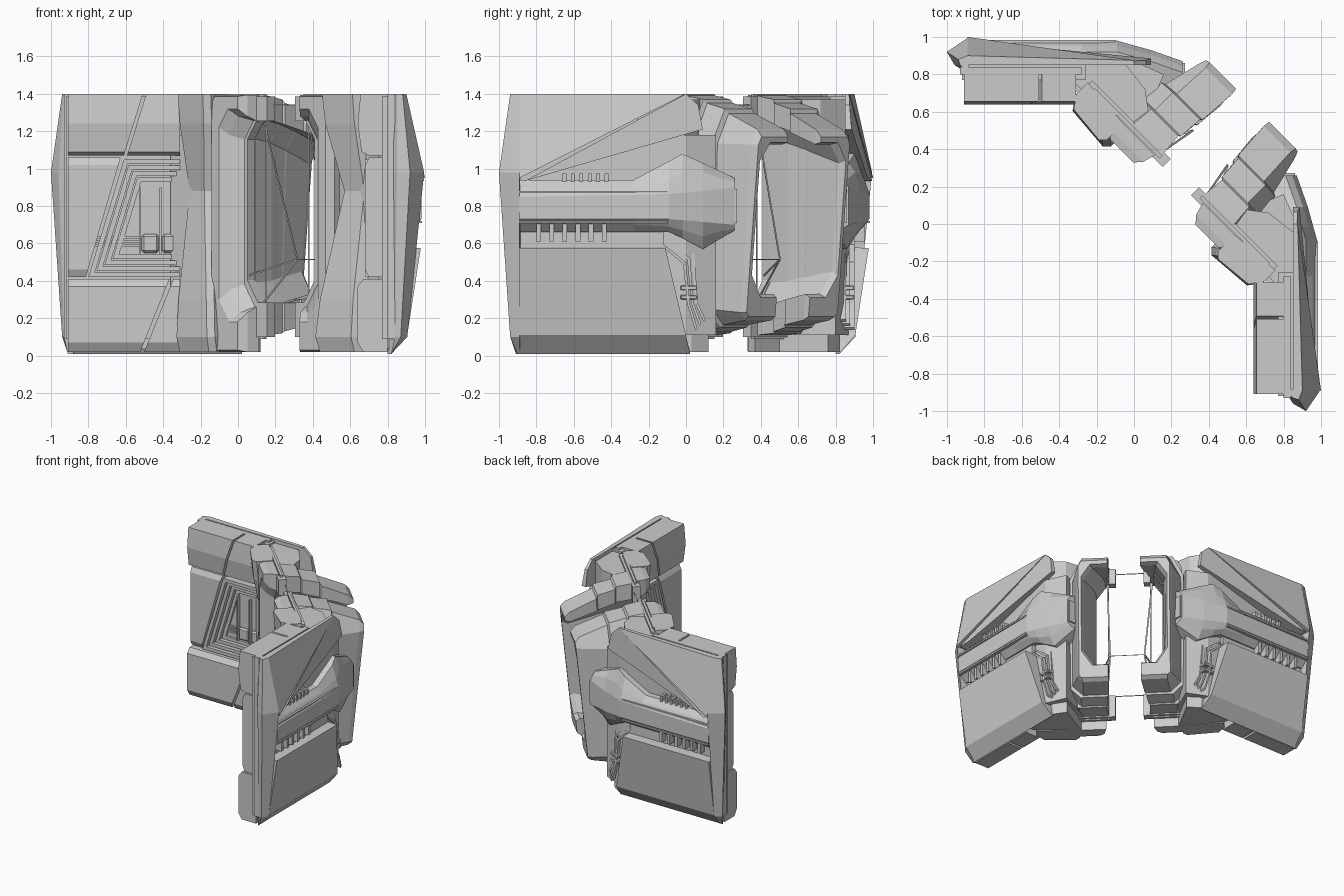
import bpy, bmesh
from math import sqrt

if "Cube" in bpy.data.objects:
    bpy.data.objects.remove(bpy.data.objects["Cube"])

R2 = sqrt(2)

# Frames: side = right wing (y, z, depth x); door = diagonal (u across, z, v outward); plan = (x, y, z)
def side(p, q, d): return (d, p, q)
def door(u, z, v): return ((u + v) / R2, (v - u) / R2, z)
def plan(p, q, d): return (p, q, d)

def make(name, rings, bevel=0):
    """Loft closed rings, cap them, and build a twin reflected over the diagonal x = y."""
    for label, swap in (("right", False), ("left", True)):
        bm = bmesh.new()
        vs = [[bm.verts.new((p[1], p[0], p[2]) if swap else p) for p in r] for r in rings]
        n = len(rings[0])
        for a, b in zip(vs, vs[1:]):
            for i in range(n):
                j = (i + 1) % n
                bm.faces.new((a[i], a[j], b[j], b[i]))
        bm.faces.new(vs[0])
        bm.faces.new(vs[-1])
        bmesh.ops.recalc_face_normals(bm, faces=bm.faces)
        if bevel:
            bmesh.ops.bevel(bm, geom=bm.edges[:], offset=bevel, segments=1, affect='EDGES')
        me = bpy.data.meshes.new(name)
        bm.to_mesh(me)
        bm.free()
        bpy.context.collection.objects.link(bpy.data.objects.new(f"{name}_{label}", me))

def slab(name, pts, d0, d1, frame, bevel=0):
    make(name, [[frame(p, q, d) for p, q in pts] for d in (d0, d1)], bevel)

def box(name, p0, p1, q0, q1, d0, d1, frame, bevel=0):
    slab(name, [(p0, q0), (p1, q0), (p1, q1), (p0, q1)], d0, d1, frame, bevel)

def run(name, prof, ya, yb, bevel=0):
    """Extrude an (x, z) profile along y; each end is a line y = a + b*z."""
    make(name, [[(x, e[0] + e[1] * z, z) for x, z in prof] for e in (ya, yb)], bevel)

def bracket(tip, back, hole, bot, top, zb, zt, c=0.0):
    """C-shaped door frame outline with cut corners."""
    return [(tip, bot), (back - c, bot), (back, bot + c + .001), (back, top - 2 * c - .001), (back - c, top),
            (tip, top), (tip, zt), (hole - .07, zt), (hole, zt - .1), (hole, zb + .12), (hole - .08, zb), (tip, zb)]

def rod(name, a, b, r=.004):
    make(name, [[(p[0] + s * r, p[1] - s * r, p[2] + t * r) for s, t in ((-1, -1), (1, -1), (1, 1), (-1, 1))]
                for p in (a, b)])

# Straight wall core and stacked trim along its top
box("wall_core", .77, .87, -.92, -.26, .09, 1.385, plan)
box("wall_strip", .80, .84, -.93, -.28, .09, 1.40, plan)
slab("wall_corner", [(.75, -.36), (.87, -.3), (.87, 0), (.80, .16), (.66, .1), (.5, .02), (.47, -.02)],
     .11, 1.18, plan)
slab("wall_corner_top", [(.77, -.34), (.86, -.3), (.86, -.05), (.72, .06), (.58, .08), (.47, .03)],
     1.17, 1.37, plan)

# End cap with a ridge that leans out at mid height
cap = [(.01, .82, .82, .82, -.90), (.10, .905, .87, .84, -.94), (.98, .995, .92, .85, -1.0), (1.4, .90, .88, .85, -.94)]
make("end_cap", [[(.80, -.88, z), (a, -.89, z), (b, y, z), (c, y / 2 - .46, z)] for z, a, b, c, y in cap])

# Outer lower armour
run("lower_armour", [(.80, .04), (.82, .01), (.905, .11), (.977, .575), (.87, .58), (.80, .58)],
    (-.89, 0), (.025, -.235))
slab("lower_skirt", [(.78, -.25), (.82, -.25), (.82, .03), (.76, .12), (.5, -.02)], .02, .12, plan)

# Outer upper armour: flat plate plus a twisted wedge along its lower edge
plate = [(-.89, .95, 1.0), (.0, 1.4, .875), (-.89, 1.4, .90)]
wedge = [(-.86, .935, .995), (-.79, .955, .97), (.09, 1.21, .885), (.065, 1.34, .875), (0, 1.4, .872)]
for part, pts in (("upper_armour", plate), ("upper_wedge", wedge)):
    make(part, [[(.85, y, z) for y, z, x in pts], [(x, y, z) for y, z, x in pts]])

# Flared horizontal arm: level run, bevelled shoulder, tapered end
sec = [(-.89, .94, .90, .85, .73, .70, .66), (-.28, .94, .90, .86, .73, .70, .66), (-.09, 1.04, .94, .865, .73, .69, .66),
       (-.02, 1.08, .98, .87, .725, .67, .63), (.09, 1.03, .98, .88, .715, .64, .57), (.26, .95, .93, .90, .70, .68, .67)]
xo = [.98, .98, .98, .96, .93, .87]
make("arm", [[(.75 if y > 0 else .8, y, t), (x - .06, y, t), (x - .025, y, t2), (x, y, m1), (x, y, m2),
              (x - .03, y, b2), (x - .07, y, b), (.75 if y > 0 else .8, y, b)]
             for (y, t, t2, m1, m2, b2, b), x in zip(sec, xo)])
box("arm_end_plate", .255, .272, .71, .89, .77, .862, side)
for i, z in enumerate((.875, .715)):
    box(f"arm_rail_{i}", -.89, -.1, z - .006, z + .006, .95, .983, side)

# Vent teeth and trims above and below the arm
box("vent_bed", -.89, -.12, .57, .71, .86, .90, side)
for i in range(6):
    y = -.80 + i * .07
    box(f"vent_tooth_{i}", y, y + .025, .61, .71, .89, .955, side)
    y = -.66 + i * .045
    box(f"small_tooth_{i}", y, y + .02, .93, .975, .86, .93, side)
for i in range(3):
    o = i * .022
    slab(f"edge_trim_{i}", [(-.89, .595 + o), (-.12 + o, .595 + o), (.0 + o, .50 + o), (.02 + o, .28), (.06 + o, .15 + o),
                            (.05 + o, .138 + o), (.005 + o, .28), (-.015 + o, .49 + o),
                            (-.125 + o, .583 + o), (-.89, .583 + o)], .75, .90 - o, side)
for z in (.30, .35):
    box(f"clamp_{int(z * 100)}", -.03, .06, z, z + .025, .72, .90, side, .005)

# Door jamb: deep C shape, stepped, splaying and dropping toward the outside
jamb = [(.38, bracket(.155, .46, .25, .11, 1.39, .27, 1.26, .08)),
        (.50, bracket(.165, .46, .26, .12, 1.37, .28, 1.24, .09)),
        (.51, bracket(.155, .44, .26, .13, 1.35, .28, 1.235, .09)),
        (.64, bracket(.145, .43, .28, .15, 1.32, .30, 1.20, .08)),
        (.65, bracket(.135, .41, .28, .165, 1.295, .30, 1.195, .08)),
        (.86, bracket(.12, .36, .31, .19, 1.21, .33, 1.13, .04)),
        (.90, bracket(.125, .345, .325, .21, 1.17, .31, 1.14, .02))]
# bottom of the jamb is shallower than its top
make("door_jamb", [[door(u, z, v - (.10 * (1.2 - z) * max(0, v - .5) / .4)) for u, z in pts] for v, pts in jamb])

# Thin door plates and the inner door frame, whose post splays away from the opening
slab("door_plate", bracket(.106, .70, .255, .10, 1.385, .285, 1.255), .325, .385, door)
slab("door_plate_trim", bracket(.15, .66, .26, .09, 1.40, .275, 1.265), .345, .365, door)
inner = [(.34, bracket(.18, .46, .26, .02, 1.395, .27, 1.25, .02)),
         (.27, bracket(.20, .46, .335, .02, 1.395, .23, 1.28, .02)),
         (.23, bracket(.235, .43, .375, .03, 1.385, .18, 1.32, .02))]
make("inner_door_frame", [[door(u, z, v) for u, z in pts] for v, pts in inner])

# Inner column that pulls back at mid height
col = [(.02, .20, .39), (.10, .175, .38), (.30, .19, .40), (.88, .275, .50), (1.24, .20, .43), (1.40, .185, .42)]
make("inner_column", [[door(u, z, w) for u, w in ((a, .34), (a, v + .03), (a + .03, v), (.66, v + .02),
                                                 (.71, v + .09), (.71, .36))] for z, v, a in col])

# Inner wall panels, each split by a slanted groove
upper = [(.80, 1.07), (.70, 1.07), (.66, 1.09), (.64, 1.24), (.655, 1.40), (.80, 1.40)]
run("inner_upper_panel_a", upper, (-.91, 0), (-.942, .31))
run("inner_upper_panel_b", upper, (-.925, .31), (-.31, 0))
lower = [(.80, .02), (.67, .02), (.64, .07), (.64, .37), (.67, .41), (.80, .41)]
run("inner_lower_panel_a", lower, (-.91, 0), (-.53, .4))
run("inner_lower_panel_b", lower, (-.51, .4), (-.31, 0))
run("inner_mid_panel", [(.80, .42), (.70, .42), (.68, .46), (.68, 1.02), (.70, 1.06), (.80, 1.06)],
    (-.91, 0), (-.935, .29))

# Nested trapezoid window frames
def trap(k):
    return [(-.31, 1.05 - k), (-.61 + .75 * k, 1.05 - k), (-.80 + 1.35 * k, .42 + k), (-.31, .42 + k)]
for i in range(4):
    k = i * .032
    slab(f"window_frame_{i}", trap(k) + trap(k + .026)[::-1], .80, .68 + .022 * i, side)
slab("window_pane", trap(.12), .765, .79, side)
for i, p in enumerate((-.53, -.42, -.34)):
    box(f"window_mullion_{i}", p, p + .012, .54, .90, .735, .77, side)
for i, p in enumerate((-.515, -.405)):
    box(f"window_block_{i}", p, p + .09, .55, .65, .74, .77, side, .012)

# Wires hanging across the doorway
hub = door(.13, .515, .58)
rod("wire_hub", hub, door(0, .515, .58), .003)
for i, (a, b) in enumerate(((hub, door(.17, 1.27, .36)), (hub, door(.25, .43, .34)), (hub, door(.17, .28, .36)),
                            (door(.16, 1.27, .375), door(.16, .28, .375)),
                            (door(.16, 1.34, .375), door(0, 1.34, .375)), (door(.16, .28, .375), door(0, .28, .375)))):
    rod(f"wire_{i}", a, b)
